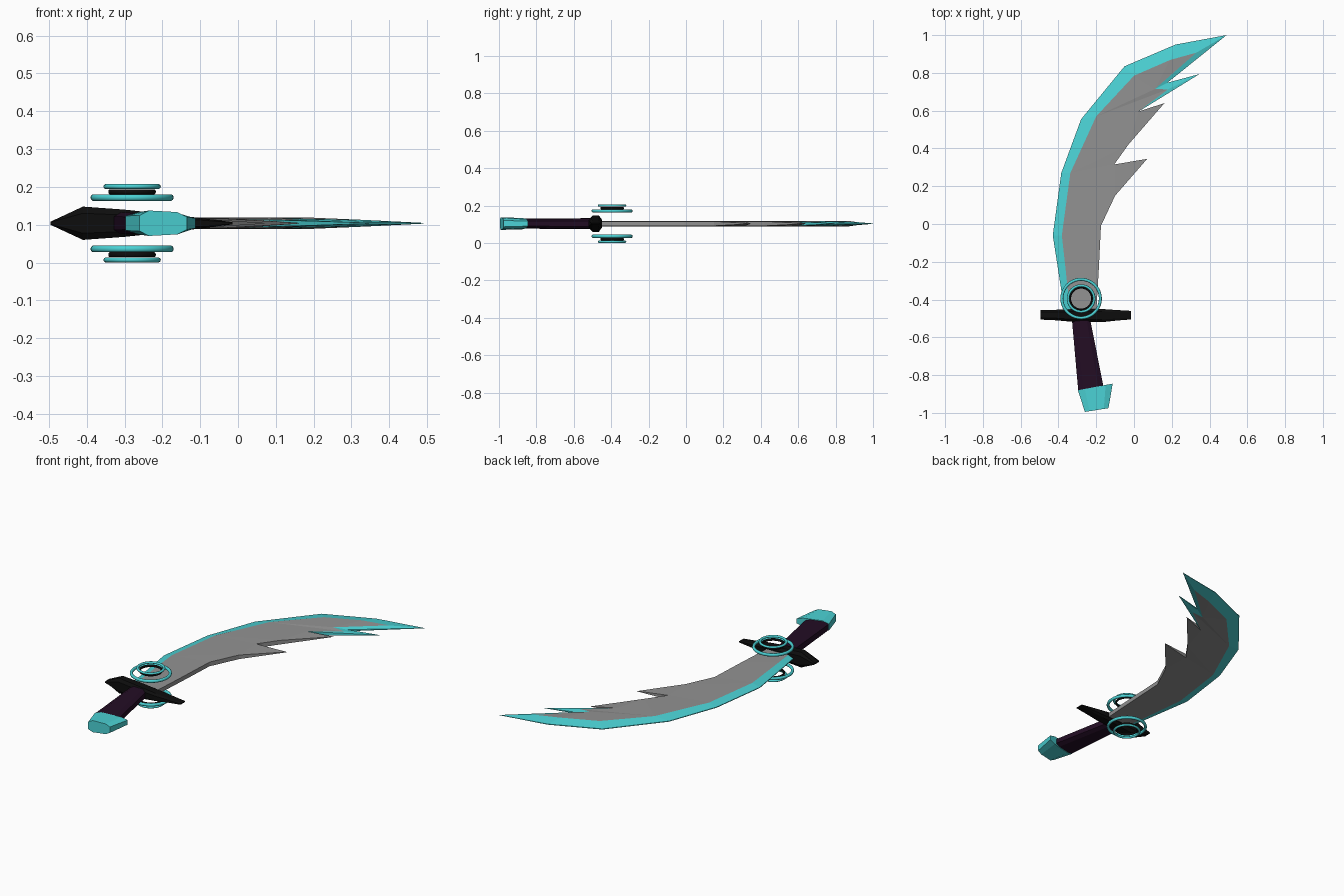
import bpy, bmesh, math
from mathutils import Vector
from mathutils.geometry import tessellate_polygon

if "Cube" in bpy.data.objects:
    bpy.data.objects.remove(bpy.data.objects["Cube"])

ZC = 0.104  # height of the symmetry plane


def material(name, rgb):
    m = bpy.data.materials.new(name)
    m.diffuse_color = (*rgb, 1)
    m.use_nodes = True
    m.node_tree.nodes["Principled BSDF"].inputs["Base Color"].default_value = m.diffuse_color
    return m


TEAL = material("teal", (0.07, 0.64, 0.66))
GREY = material("steel grey", (0.29, 0.29, 0.29))
BLACK = material("black", (0.004, 0.004, 0.004))
PURPLE = material("dark purple", (0.017, 0.004, 0.018))


def finish(bm, name, mats):
    bmesh.ops.recalc_face_normals(bm, faces=bm.faces)
    me = bpy.data.meshes.new(name)
    bm.to_mesh(me)
    bm.free()
    for m in mats:
        me.materials.append(m)
    ob = bpy.data.objects.new(name, me)
    bpy.context.collection.objects.link(ob)
    return ob


def loft(name, sections, mat):
    """Chamfered sections: end a (x, y, half z), end b (x, y, half z)."""
    bm = bmesh.new()
    rings = []
    for a, b in sections:
        ring = []
        for t, k in ((0, .6), (.2, 1), (.8, 1), (1, .6), (1, -.6), (.8, -1), (.2, -1), (0, -.6)):
            x, y, h = (p + (q - p) * t for p, q in zip(a, b))
            ring.append(bm.verts.new((x, y, ZC + h * k)))
        rings.append(ring)
    for r, s in zip(rings, rings[1:]):
        for i in range(8):
            j = (i + 1) % 8
            bm.faces.new((r[i], r[j], s[j], s[i]))
    bm.faces.new(rings[0])
    bm.faces.new(rings[-1])
    return finish(bm, name, [mat])


# Blade: teal bevelled rim around a grey body; points are x, y, half thickness
E, H = 0.002, 0.015
rim = [(-.365, -.47, E), (-.385, -.35, E), (-.43, -.06, E), (-.385, .27, E), (-.28, .555, E),
       (-.05, .835, E), (.22, .95, E), (.49, 1.0, .001), (.177, .748, .004),
       (.347, .794, .001), (.025, .596, .011)]
inner = [(-.335, -.47, H), (-.35, -.35, H), (-.382, -.06, H), (-.337, .27, H), (-.2, .57, H),
         (0, .785, H), (.19, .868, H), (.33, .907, .009), (.11, .714, .013),
         (.18, .713, .008)]
jagged = [(.161, .64, .001), (-.03, .42, .012), (-.105, .315, .012), (.07, .345, .001),
          (-.10, .15, .012), (-.175, -.01, .012), (-.187, -.25, .012), (-.2, -.47, .012)]

bm = bmesh.new()
edges = []
for s in (1, -1):
    def place(pts):
        return [bm.verts.new((x, y, ZC + s * h)) for x, y, h in pts]
    o, i, j = place(rim), place(inner), place(jagged)
    i.append(o[-1])
    for k in range(len(o) - 1):
        f = [o[k], o[k + 1], i[k + 1], i[k]]
        bm.faces.new(f[:1] + f[2:] if f[1] is f[2] else f)
    body = i + j
    for tri in tessellate_polygon([[Vector((v.co.x, v.co.y, 0)) for v in body]]):
        bm.faces.new([body[t] for t in tri]).material_index = 1
    edges.append(o + j + [i[0]])
top, bot = edges
n = len(top)
for k in range(n):
    m = (k + 1) % n
    f = bm.faces.new((top[k], top[m], bot[m], bot[k]))
    f.material_index = 0 if k < len(rim) - 1 else 1
finish(bm, "blade", [TEAL, GREY])

# Crossguard: tall on the left, tapering to a thin tip on the right
guard = [(-.496, -.506, -.456, .004), (-.41, -.51, -.454, .044), (-.3, -.52, -.45, .036),
         (-.17, -.52, -.45, .022), (-.1, -.512, -.455, .014), (-.015, -.505, -.46, .003)]
loft("crossguard", [((x, y0, h), (x, y1, h)) for x, y0, y1, h in guard], BLACK)

# Grip and pommel
loft("grip", [((-.33, -.49, .03), (-.235, -.49, .026)),
              ((-.295, -.885, .028), (-.163, -.855, .022))], PURPLE)
loft("pommel", [((-.297, -.88, .032), (-.113, -.845, .022)),
                ((-.26, -.995, .035), (-.135, -.975, .028))], TEAL)


# Floating rings, stacked above and mirrored below the blade
def ring(name, major, minor, half, dz, mat):
    bpy.ops.mesh.primitive_torus_add(major_segments=40, minor_segments=10, major_radius=major,
                                     minor_radius=minor, location=(-.28, -.395, ZC + dz))
    ob = bpy.context.object
    ob.name = name
    for v in ob.data.vertices:
        v.co.z *= half / minor
    ob.data.materials.append(mat)
    bpy.ops.object.shade_smooth()


for side, s in (("upper", 1), ("lower", -1)):
    ring(side + "_large_ring", .102, .008, .009, s * .068, TEAL)
    ring(side + "_inner_ring", .058, .005, .007, s * .083, BLACK)
    ring(side + "_small_ring", .069, .007, .0065, s * .097, TEAL)
